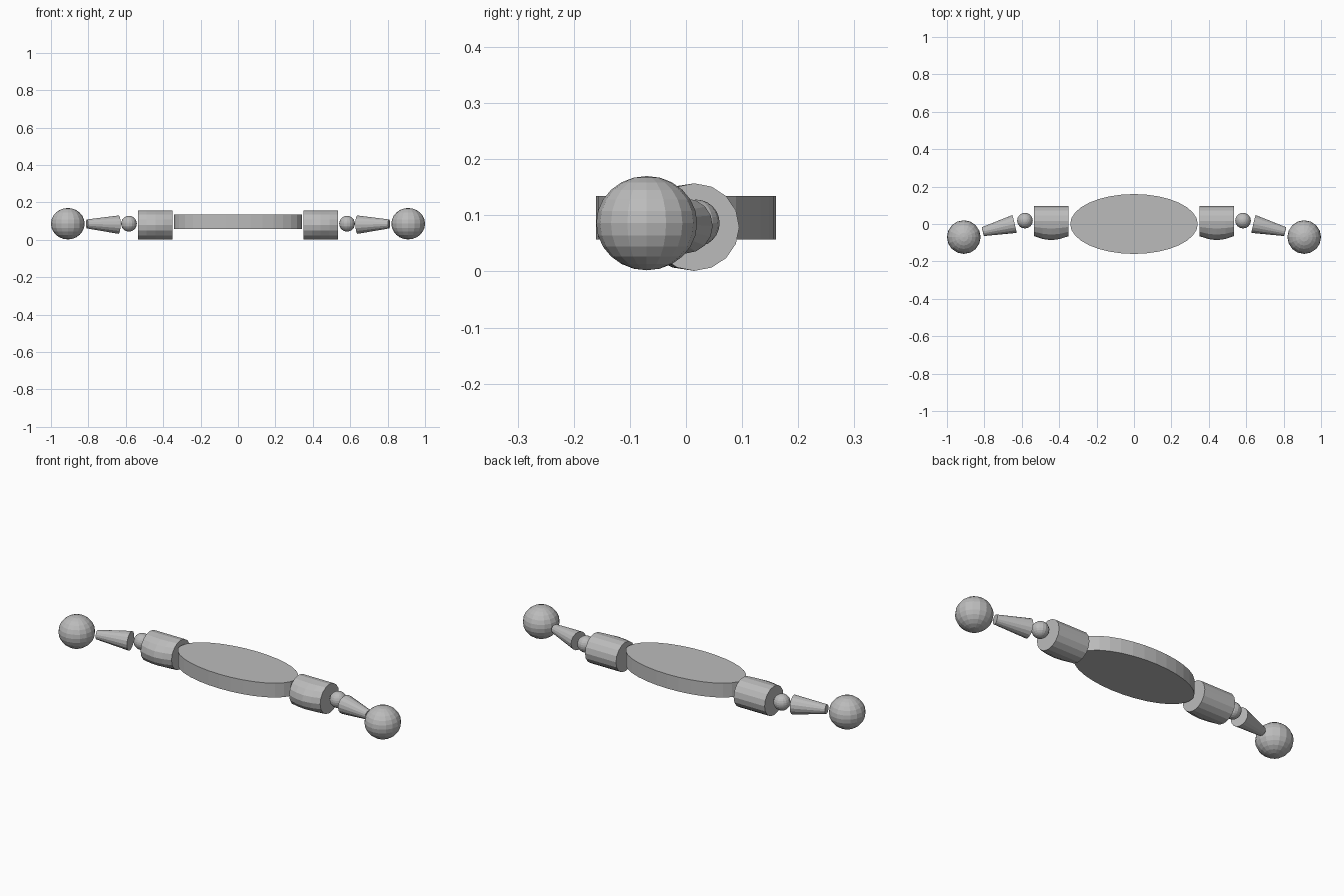
import bpy, bmesh, math
from mathutils import Vector, Matrix

if "Cube" in bpy.data.objects:
    bpy.data.objects.remove(bpy.data.objects["Cube"])

grey = bpy.data.materials.new("plain_grey")
grey.diffuse_color = (0.5, 0.5, 0.5, 1)
grey.use_nodes = True
grey.node_tree.nodes["Principled BSDF"].inputs["Base Color"].default_value = grey.diffuse_color


def finish(name, bm):
    bmesh.ops.recalc_face_normals(bm, faces=bm.faces)
    mesh = bpy.data.meshes.new(name)
    bm.to_mesh(mesh)
    bm.free()
    mesh.materials.append(grey)
    obj = bpy.data.objects.new(name, mesh)
    bpy.context.collection.objects.link(obj)
    return obj


def ball(name, centre, size, segs, rings):
    bm = bmesh.new()
    m = Matrix.Translation(centre) @ Matrix.Diagonal((*size, 1))
    bmesh.ops.create_uvsphere(bm, u_segments=segs, v_segments=rings, radius=1, matrix=m)
    return finish(name, bm)


def cone(name, a, b, r1, r2, segs):
    a, b = Vector(a), Vector(b)
    d = b - a
    bm = bmesh.new()
    m = Matrix.Translation((a + b) / 2) @ d.to_track_quat('Z', 'Y').to_matrix().to_4x4()
    bmesh.ops.create_cone(bm, cap_ends=True, segments=segs, radius1=r1, radius2=r2,
                          depth=d.length, matrix=m)
    return finish(name, bm)


def sleeve(name, side):
    # lengthwise loops, with the front half swelling towards the middle
    bm = bmesh.new()
    loops, n, steps = [], 16, 4
    for i in range(steps + 1):
        t = i / steps
        swell = 1 + 0.27 * math.sin(math.pi * t)
        loop = []
        for k in range(n):
            ang = 2 * math.pi * k / n
            y = 0.08 * math.cos(ang)
            if y < 0:
                y *= swell
            loop.append(bm.verts.new((side * (0.35 + 0.184 * t), 0.015 + y,
                                      0.079 + 0.078 * math.sin(ang))))
        loops.append(loop)
    for a, b in zip(loops, loops[1:]):
        for k in range(n):
            j = (k + 1) % n
            bm.faces.new((a[k], a[j], b[j], b[k]))
    bm.faces.new(loops[0])
    bm.faces.new(loops[-1])
    return finish(name, bm)


# central oval plate
bm = bmesh.new()
bmesh.ops.create_cone(bm, cap_ends=True, segments=32, radius1=1, radius2=1, depth=1,
                      matrix=Matrix.Translation((0, 0, 0.0955)) @
                      Matrix.Diagonal((0.341, 0.16, 0.077, 1)))
finish("oval_plate", bm)

# both arms
for s, label in ((-1, "left"), (1, "right")):
    sleeve(label + "_sleeve", s)
    ball(label + "_joint", (s * 0.583, 0.018, 0.086), (0.042, 0.042, 0.042), 16, 12)
    cone(label + "_forearm", (s * 0.639, 0, 0.081), (s * 0.808, -0.041, 0.085),
         0.049, 0.024, 16)
    ball(label + "_end_ball", (s * 0.91, -0.07, 0.086), (0.09, 0.09, 0.084), 16, 12)
